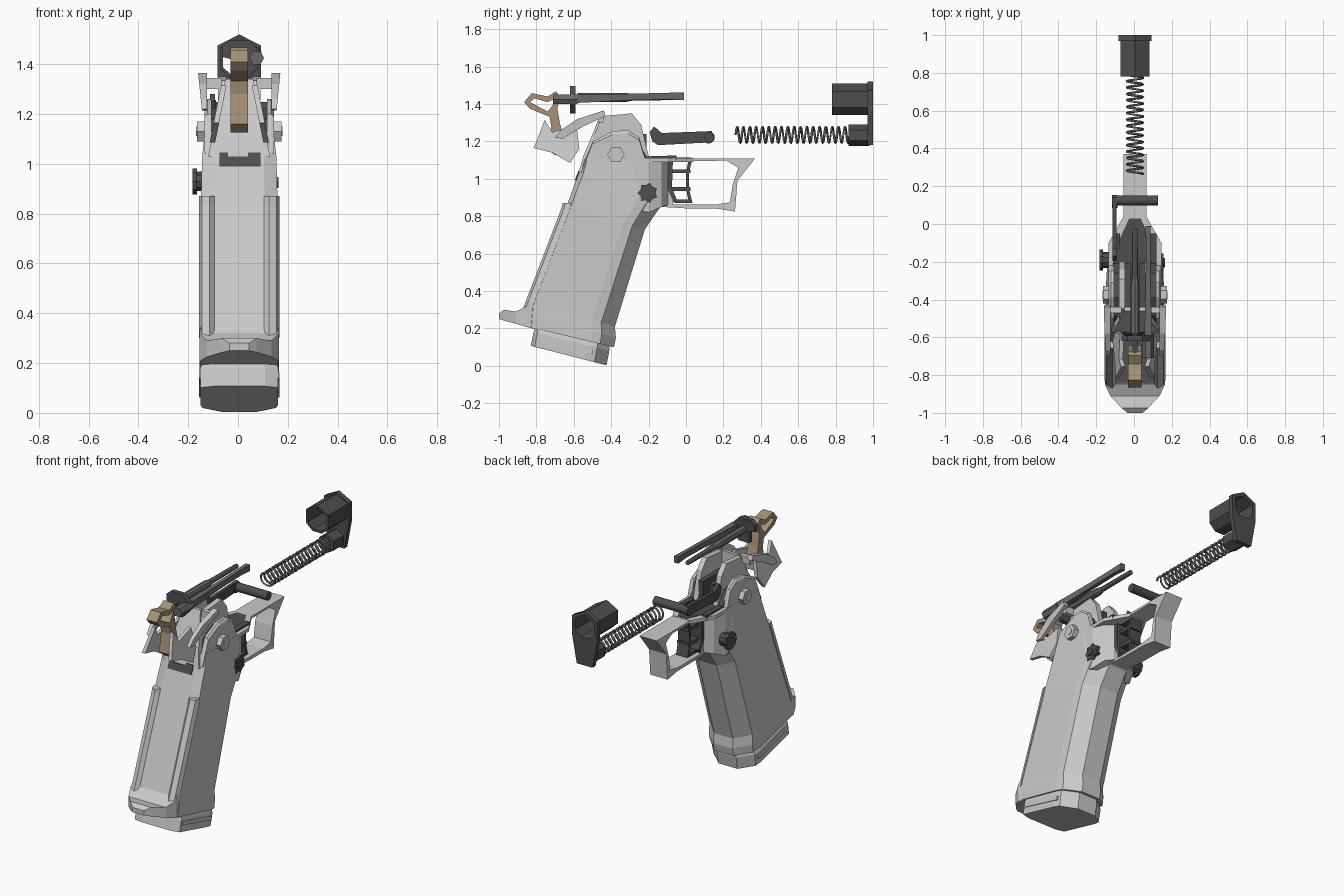
import bpy, bmesh, math

cube = bpy.data.objects.get("Cube")
if cube:
    bpy.data.objects.remove(cube, do_unlink=True)

MID = .005  # centre plane of the mirrored parts


def material(name, r, g, b):
    m = bpy.data.materials.new(name)
    m.use_nodes = True
    m.diffuse_color = (r, g, b, 1)
    m.node_tree.nodes["Principled BSDF"].inputs["Base Color"].default_value = (r, g, b, 1)
    return m


FRAME = material("light grey", .59, .59, .59)
DARK = material("charcoal", .077, .077, .077)
STEEL = material("steel grey", .14, .14, .14)
TAN = material("tan", .38, .29, .19)


def loft(name, rings, mat, closed=False):
    """Skin rings of points; cap both ends unless the rings close on themselves."""
    bm = bmesh.new()
    vs = [[bm.verts.new((x + MID, y, z)) for x, y, z in r] for r in rings]
    n = len(vs[0])
    pairs = list(zip(vs, vs[1:])) + ([(vs[-1], vs[0])] if closed else [])
    for a, b in pairs:
        for i in range(n):
            j = (i + 1) % n
            bm.faces.new((a[i], a[j], b[j], b[i]))
    if not closed:
        bm.faces.new(vs[0])
        bm.faces.new(vs[-1])
    bmesh.ops.recalc_face_normals(bm, faces=bm.faces)
    me = bpy.data.meshes.new(name)
    bm.to_mesh(me)
    bm.free()
    me.materials.append(mat)
    bpy.context.collection.objects.link(bpy.data.objects.new(name, me))


def ring(pts, at, axis):
    if axis == "x":
        return [(at, a, b) for a, b in pts]
    if axis == "y":
        return [(a, at, b) for a, b in pts]
    return [(a, b, at) for a, b in pts]


def prism(name, pts, lo, hi, mat, axis="x", hole=None):
    rings = [ring(pts, lo, axis), ring(pts, hi, axis)]
    if hole:
        rings += [ring(hole, hi, axis), ring(hole, lo, axis)]
    loft(name, rings, mat, closed=bool(hole))


def disc(a, b, r, n=12, turn=0):
    return [(a + r * math.cos(turn + i * math.tau / n), b + r * math.sin(turn + i * math.tau / n))
            for i in range(n)]


def rect(a0, a1, b0, b1):
    return [(a0, b0), (a1, b0), (a1, b1), (a0, b1)]


def grip_section(back, front, w):
    """Chamfered cross-section running from the backstrap to the front strap."""
    half = [(0, .66), (.05, 1), (.73, 1), (.84, .95), (1, .42)]
    outline = [(t, f * w) for t, f in half] + [(t, -f * w) for t, f in reversed(half)]
    return [(x, back[0] + t * (front[0] - back[0]), back[1] + t * (front[1] - back[1]))
            for t, x in outline]


# Grip body, magwell lip and magazine base
loft("grip", [grip_section((-.85, .21), (-.385, .1), .159),
              grip_section((-.845, .27), (-.375, .15), .159),
              grip_section((-.84, .33), (-.38, .21), .157),
              grip_section((-.64, .85), (-.22, .73), .154),
              grip_section((-.57, 1.04), (-.13, .86), .149),
              grip_section((-.545, 1.11), (-.2, 1.1), .14)], FRAME)
loft("magwell_lip", [ring(rect(-w, w, lo, hi), y, "y") for y, w, lo, hi in
                     [(-1, .04, .25, .28), (-.975, .07, .243, .3), (-.91, .13, .225, .29),
                      (-.85, .159, .207, .32), (-.78, .15, .19, .4)]], FRAME)
loft("magazine_base", [grip_section((-.83, .107), (-.425, .003), .155),
                       grip_section((-.815, .18), (-.41, .08), .158),
                       grip_section((-.8, .23), (-.41, .13), .14)], FRAME)
prism("base_floor_rib", [(-.79, .14), (-.5, .062), (-.495, .085), (-.785, .163)],
      -.161, .161, FRAME)

# Rails either side of the backstrap channel
for side, s in (("left", 1), ("right", -1)):
    loft(side + "_back_rail", [
        [(s * a, y - d, z) for a, d in ((.1, 0), (.12, .022), (.15, .008), (.161, -.025), (.1, -.03))]
        for y, z in ((-.852, .3), (-.645, .84), (-.637, .87))], FRAME)

# Trigger guard with its deck and rear block
loft("guard_block", [ring(rect(-w, w, lo, 1.11), y, "y") for y, w, lo in
                     [(-.36, .14, .85), (-.2, .14, .82), (-.13, .11, .85), (-.095, .06, .86)]], FRAME)
prism("guard_deck", [(-.14, -.25), (-.14, -.1), (-.06, .04), (.06, .04), (.14, -.1), (.14, -.25)],
      1.09, 1.112, FRAME, "z")
prism("trigger_guard",
      [(-.12, 1.11), (.37, 1.11), (.275, .99), (.262, .825), (.17, .84), (0, .842), (-.13, .85)],
      -.06, .06, FRAME,
      hole=[(-.09, 1.095), (.215, 1.097), (.28, 1.06), (.25, .97), (.235, .875), (.16, .862), (-.07, .862)])

# Upper frame: inner fins, outer side walls and the dark chassis between them
fin = [(-.56, 1.04), (-.49, 1.235), (-.45, 1.335), (-.29, 1.35), (-.24, 1.29), (-.195, 1.1), (-.22, 1.04)]
low = [(-.56, 1.04), (-.5, 1.2), (-.39, 1.255), (-.31, 1.26), (-.25, 1.22), (-.215, 1.1), (-.22, 1.04)]
for side, s in (("left", 1), ("right", -1)):
    prism(side + "_frame_fin", fin, s * .052, s * .085, FRAME)
    loft(side + "_side_wall", [ring(low, s * .112, "x"), ring(low, s * .128, "x"),
                               ring([(y, 1.04 + (z - 1.04) * .92) for y, z in low], s * .139, "x")], FRAME)
    prism(side + "_chassis_rail", [(-.54, 1.06), (-.49, 1.18), (-.39, 1.225), (-.26, 1.2), (-.21, 1.12),
                                   (-.05, 1.125), (-.05, 1.1)], s * .08, s * .115, DARK)
    prism(side + "_inner_strip", rect(-.44, -.21, 1.08, 1.24), s * .022, s * .054, DARK)
    prism(side + "_grip_bolt", disc(-.375, 1.13, .046, 6), s * .12, s * .17, FRAME)
    prism(side + "_bolt_socket", disc(-.375, 1.13, .022, 6), s * .16, s * .173, FRAME)
    # Safety lever and the pivot joining it to the wall
    lever = [(-.44, 1.365), (-.58, 1.32), (-.67, 1.26), (-.7, 1.22), (-.66, 1.215), (-.55, 1.28), (-.43, 1.335)]
    loft(side + "_safety_lever", [ring(lever, s * .13, "x"),
                                  [(s * (.15 + .1 * (z - 1.215)), y, z) for y, z in lever]], FRAME)
    prism(side + "_lever_pivot", rect(-.47, -.44, 1.3, 1.345), s * .07, s * .14, FRAME)
    # Flared wing beside the hammer
    wing = [(-.755, 1.315), (-.715, 1.25), (-.66, 1.265), (-.585, 1.285), (-.57, 1.16), (-.62, 1.085),
            (-.715, 1.14), (-.815, 1.165), (-.8, 1.2)]
    loft(side + "_tail_wing", [[(s * (.05 + .2 * (1.32 - z) + d), y, z) for y, z in wing]
                               for d in (0, .022)], FRAME)
# Sloping rear face behind the hammer
loft("rear_web", [[(-w, y, z), (w, y, z), (w, -.44, z), (-w, -.44, z)] for w, y, z in
                  [(.125, -.575, 1.03), (.105, -.55, 1.12), (.085, -.515, 1.2), (.056, -.46, 1.34)]], FRAME)
prism("inner_deck", [(-.1, -.5), (-.1, -.12), (-.03, .03), (.03, .03), (.1, -.12), (.1, -.5)],
      1.1, 1.115, DARK, "z")
# Bracket lying on the backstrap: a cross strip with two lugs
for part, x0, x1, z0, z1 in (("strip", -.08, .085, .99, 1.03), ("left_lug", .035, .085, 1.02, 1.045),
                             ("right_lug", -.08, -.045, 1.02, 1.045)):
    prism("bracket_" + part, [(-.595 + .37 * (z - .99) + d, z) for z, d in
                              ((z0, 0), (z1, 0), (z1, .03), (z0, .03))], x0, x1, DARK)

# Hammer
prism("hammer_loop",
      [(-.865, 1.41), (-.825, 1.458), (-.74, 1.44), (-.695, 1.468), (-.675, 1.44), (-.685, 1.385),
       (-.725, 1.33), (-.835, 1.375)], -.036, .036, TAN,
      hole=[(-.835, 1.41), (-.81, 1.43), (-.74, 1.41), (-.71, 1.425), (-.7, 1.42), (-.715, 1.39),
            (-.74, 1.36), (-.815, 1.4)])
prism("hammer_leg", [(-.735, 1.36), (-.69, 1.39), (-.675, 1.3), (-.64, 1.16), (-.7, 1.125), (-.74, 1.16),
                     (-.72, 1.28)], -.036, .036, TAN)

# Skeleton trigger built as a ladder
prism("trigger_face", [(.015, 1.11), (.035, 1.11), (.015, 1.03), (.015, .95), (.035, .87), (.015, .87),
                       (0, .95), (0, 1.03)], -.04, .04, DARK)
prism("trigger_spine", [(-.1, 1.1), (-.07, 1.1), (-.075, .95), (-.05, .89), (-.065, .87), (-.1, .95)],
      -.062, .062, DARK)
for i, (y0, z) in enumerate([(-.09, 1.1), (-.08, 1.04), (-.08, .945), (-.06, .88)]):
    prism("trigger_bar_%d" % (i + 1), rect(y0, .025, z - .01, z + .01), -.04, .04, DARK)

# Magazine catch
prism("catch_body", disc(-.2, .93, .03), -.17, .14, DARK)
prism("catch_button", disc(-.19, .93, .055, 10), -.187, -.17, DARK)
prism("catch_collar", disc(-.19, .93, .042, 10), -.172, -.13, DARK)
star = [disc(-.205, .925, .055 if i % 2 else .042, 14)[i] for i in range(14)]
prism("catch_star", star, .12, .15, DARK)
prism("catch_star_hub", disc(-.205, .925, .025, 6), .14, .158, DARK)

# Slide stop lever and cross pin
prism("stop_arm", [(-.18, 1.2), (-.15, 1.18), (.13, 1.195), (.14, 1.255), (-.13, 1.245), (-.17, 1.28),
                   (-.195, 1.25)], -.118, -.098, DARK)
prism("stop_boss", disc(.12, 1.222, .034), -.121, -.093, DARK)
prism("stop_pin", disc(.125, 1.222, .027), -.1, .122, DARK)

# Firing pin, extractor and retaining plate
prism("firing_pin", disc(0, 1.435, .014, 8), -.68, -.2, STEEL, "y")
loft("pin_body", [ring(disc(0, 1.435, r, 8), y, "y") for y, r in
                  [(-.58, .024), (-.32, .024), (-.28, .016), (-.02, .014)]], STEEL)
prism("extractor_head", disc(.07, 1.425, .03, 6), -.71, -.58, STEEL, "y")
loft("extractor_bar", [ring(rect(.07 - w, .07 + w, lo, hi), y, "y") for y, w, lo, hi in
                       [(-.6, .02, 1.405, 1.45), (-.3, .013, 1.42, 1.455), (-.1, .012, 1.425, 1.46),
                        (-.01, .014, 1.42, 1.462)]], STEEL)
prism("retaining_plate", [(-.07, 1.43), (-.03, 1.42), (-.03, 1.35), (.04, 1.35), (.085, 1.4), (.085, 1.45),
                          (.04, 1.495), (-.04, 1.495), (-.07, 1.47)], -.62, -.59, DARK, "y")

# Recoil spring
curve = bpy.data.curves.new("recoil_spring", "CURVE")
curve.dimensions = "3D"
curve.bevel_depth = .0065
curve.bevel_resolution = 0
coils, steps = 18, 14
spline = curve.splines.new("POLY")
spline.points.add(coils * steps)
for i, p in enumerate(spline.points):
    a = i * math.tau / steps
    p.co = (MID + .043 * math.cos(a), .265 + .61 * i / (coils * steps), 1.235 + .043 * math.sin(a), 1)
curve.materials.append(STEEL)
bpy.context.collection.objects.link(bpy.data.objects.new("recoil_spring", curve))

# Spring plug and hexagonal sleeve on its end plate
prism("spring_plug", disc(0, 1.233, .058, 6, math.pi / 6), .87, .98, DARK, "y")


def sleeve(k):
    pts = [(0, .09), (.082, .045), (.082, -.045), (.035, -.088), (-.035, -.088), (-.082, -.045), (-.082, .045)]
    return [(x * k, 1.424 + z * k) for x, z in pts]


prism("sleeve_tube", sleeve(.94), .78, .98, DARK, "y", sleeve(.8))
prism("sleeve_plate", [(0, 1.52), (.087, 1.475), (.087, 1.35), (.055, 1.18), (-.055, 1.18), (-.087, 1.35),
                       (-.087, 1.475)], .97, 1, DARK, "y", sleeve(.8))
